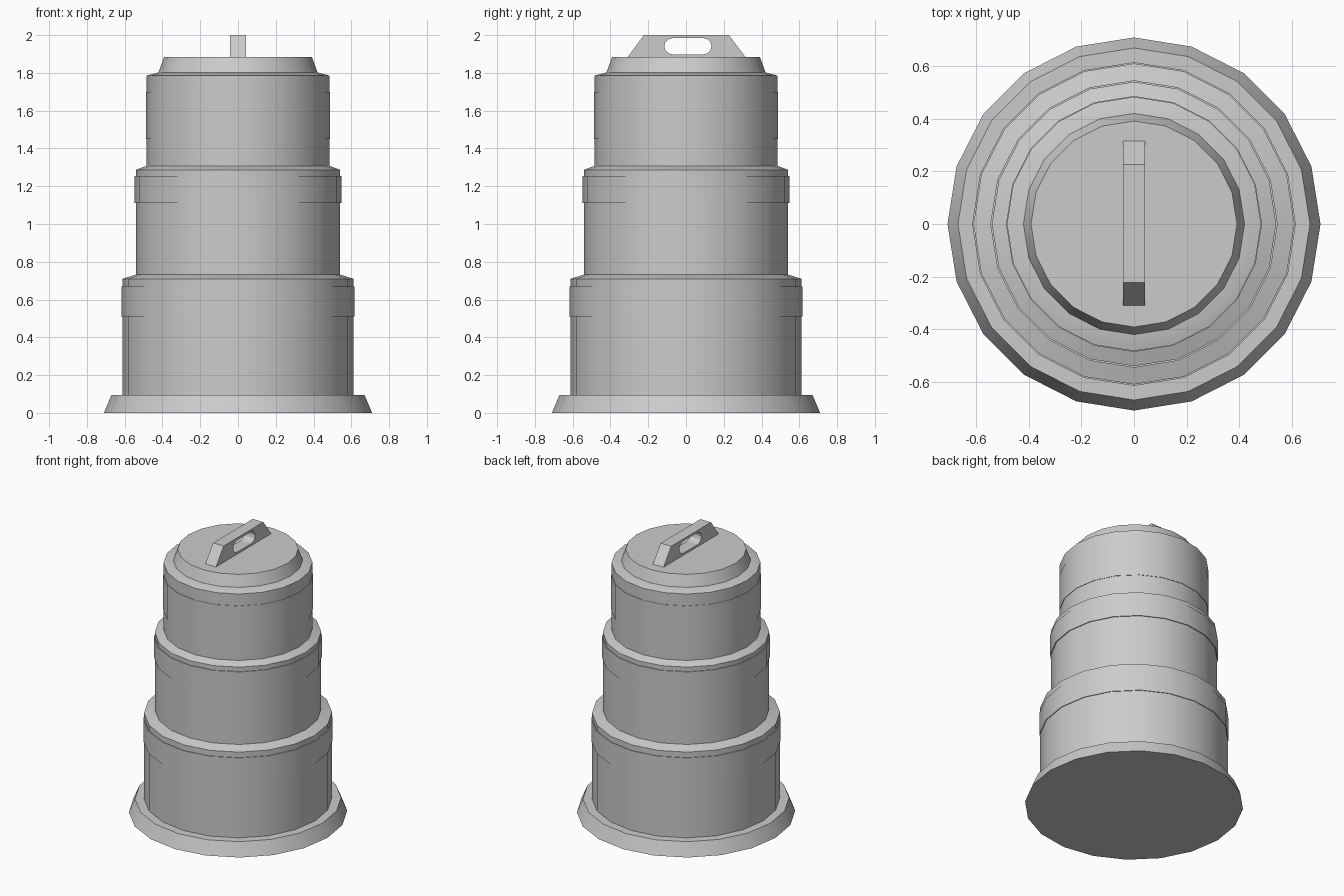
import bpy
import bmesh
from math import cos, sin, pi, radians

SIDES = 20

cube = bpy.data.objects.get("Cube")
if cube:
    bpy.data.objects.remove(cube, do_unlink=True)

grey = bpy.data.materials.new("plain grey")
grey.use_nodes = True
grey.diffuse_color = (0.6, 0.6, 0.6, 1)
grey.node_tree.nodes["Principled BSDF"].inputs["Base Color"].default_value = grey.diffuse_color


def select_only(obj):
    bpy.ops.object.select_all(action="DESELECT")
    obj.select_set(True)
    bpy.context.view_layer.objects.active = obj


def lathe(name, profile, caps=True):
    """Turn a (radius, height) profile around z, bottom to top."""
    bm = bmesh.new()
    rings = [[bm.verts.new((r * cos(2 * pi * i / SIDES), r * sin(2 * pi * i / SIDES), z))
              for i in range(SIDES)] for r, z in profile]
    for low, high in zip(rings, rings[1:]):
        for i in range(SIDES):
            j = (i + 1) % SIDES
            bm.faces.new((low[i], low[j], high[j], high[i]))
    if caps:
        bm.faces.new(rings[0][::-1])
        bm.faces.new(rings[-1])
    mesh = bpy.data.meshes.new(name)
    bm.to_mesh(mesh)
    bm.free()
    obj = bpy.data.objects.new(name, mesh)
    bpy.context.collection.objects.link(obj)
    mesh.materials.append(grey)
    select_only(obj)
    bpy.ops.object.shade_smooth_by_angle(angle=radians(30))
    return obj


# Flared foot
lathe("base_foot", [(0.71, 0), (0.67, 0.095)])

# Three stepped tiers with sloping shoulders
lathe("barrel_body", [(0.611, 0.09), (0.611, 0.71), (0.541, 0.732), (0.541, 1.287),
                      (0.484, 1.308), (0.484, 1.785), (0.422, 1.803)])

# Thin raised bands around each tier
for name, radius, bottom, top in (("lower_band", 0.616, 0.51, 0.67),
                                  ("middle_band", 0.547, 1.11, 1.255),
                                  ("upper_band", 0.487, 1.45, 1.70)):
    inner = radius - 0.01
    lathe(name, [(inner, bottom), (radius, bottom), (radius, top), (inner, top)], caps=False)

# Tapered lid
lathe("lid", [(0.422, 1.80), (0.392, 1.883)])

# Carrying handle: a trapezoid plate with a rounded slot
outline = [(-0.312, 1.88), (0.318, 1.88), (0.227, 2.0), (-0.223, 2.0)]
slot = []
for side, start in ((1, -pi / 2), (-1, pi / 2)):
    for k in range(7):
        a = start + pi * k / 6
        slot.append((0.01 + side * 0.082 + 0.043 * cos(a), 1.941 + 0.043 * sin(a)))

curve = bpy.data.curves.new("handle", "CURVE")
curve.dimensions = "2D"
curve.fill_mode = "BOTH"
curve.extrude = 0.042
for points in (outline, slot):
    spline = curve.splines.new("POLY")
    spline.points.add(len(points) - 1)
    for point, (u, v) in zip(spline.points, points):
        point.co = (u, v, 0, 1)
    spline.use_cyclic_u = True
curve.materials.append(grey)
handle = bpy.data.objects.new("handle", curve)
handle.rotation_euler = (pi / 2, 0, pi / 2)
bpy.context.collection.objects.link(handle)
select_only(handle)
bpy.ops.object.convert(target="MESH")
bpy.ops.object.shade_flat()
